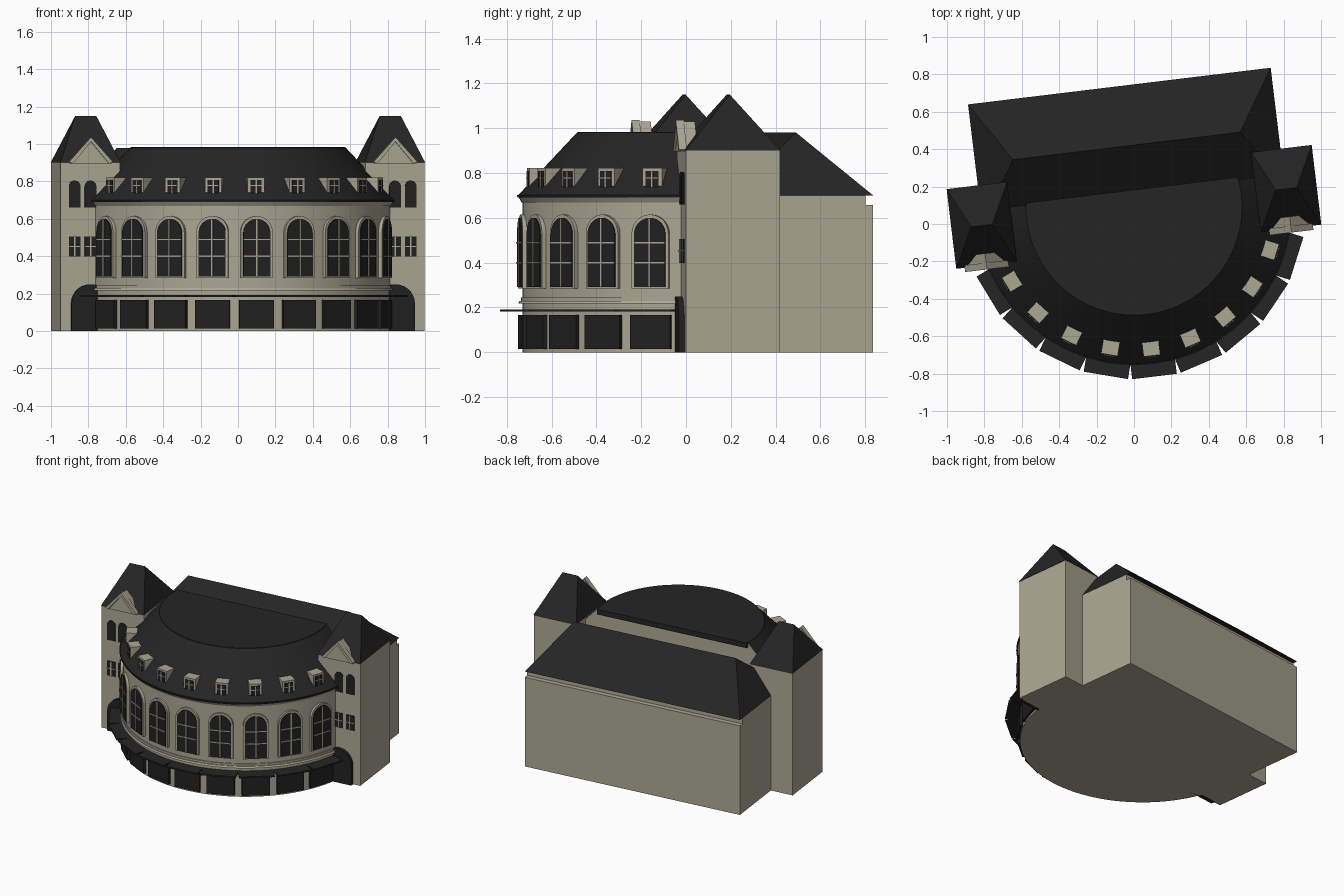
import bpy, bmesh
from math import sin, cos, asin, pi, radians
from mathutils import Matrix, Vector

if "Cube" in bpy.data.objects:
    bpy.data.objects.remove(bpy.data.objects["Cube"])


def material(name, rgb):
    m = bpy.data.materials.new(name)
    m.use_nodes = True
    m.diffuse_color = (*rgb, 1)
    m.node_tree.nodes["Principled BSDF"].inputs["Base Color"].default_value = (*rgb, 1)
    return m


STONE = material("beige stone", (0.41, 0.385, 0.295))
SLATE = material("dark slate", (0.018, 0.018, 0.018))
GLASS = material("dark glass", (0.015, 0.015, 0.016))

# The whole building is turned slightly about the centre of its round front
SITE = Matrix.Translation((0, 0.09, 0)) @ Matrix.Rotation(radians(6.9), 4, 'Z')
IDENT = Matrix.Identity(4)
BAYS = [Matrix.Rotation(radians(16.4 * k), 4, 'Z') for k in range(-4, 5)]
CHORD = 0.08


def loft(bm, lower, upper, frame=IDENT):
    """Closed solid between two rings with the same number of points."""
    a = [bm.verts.new(frame @ Vector(p)) for p in lower]
    b = [bm.verts.new(frame @ Vector(p)) for p in upper]
    bm.faces.new(a)
    bm.faces.new(b)
    for i in range(len(a)):
        j = (i + 1) % len(a)
        bm.faces.new((a[i], a[j], b[j], b[i]))


def plate(bm, frame, outline, back, front):
    """Upright outline (x, z) given depth, facing -y."""
    loft(bm, [(x, -back, z) for x, z in outline], [(x, -front, z) for x, z in outline], frame)


def box(bm, x0, x1, y0, y1, z0, z1, frame=IDENT):
    loft(bm, rect3(x0, x1, y0, y1, z0), rect3(x0, x1, y0, y1, z1), frame)


def rect3(x0, x1, y0, y1, z):
    return [(x0, y0, z), (x1, y0, z), (x1, y1, z), (x0, y1, z)]


def rect(w, z0, z1, cx=0):
    return [(cx - w, z0), (cx + w, z0), (cx + w, z1), (cx - w, z1)]


def arch(w, z0, z1, cx=0, n=14):
    curve = [(cx + w * cos(pi * i / n), z1 - w + w * sin(pi * i / n)) for i in range(n + 1)]
    return [(cx - w, z0), (cx + w, z0)] + curve


def round_ring(r, z, back=CHORD, n=72):
    """Circle cut off by a straight back."""
    a = asin(back / r)
    angles = [pi - a + (pi + 2 * a) * i / n for i in range(n + 1)]
    return [(r * cos(t), r * sin(t), z) for t in angles]


def finish(name, bm, *mats, smooth=False, rule=None):
    bmesh.ops.remove_doubles(bm, verts=bm.verts, dist=0.0001)
    bmesh.ops.recalc_face_normals(bm, faces=bm.faces)
    if rule:
        for f in bm.faces:
            f.material_index = rule(f)
    me = bpy.data.meshes.new(name)
    bm.to_mesh(me)
    bm.free()
    ob = bpy.data.objects.new(name, me)
    ob.matrix_world = SITE
    for m in mats:
        me.materials.append(m)
    bpy.context.collection.objects.link(ob)
    if smooth:
        bpy.ops.object.select_all(action='DESELECT')
        ob.select_set(True)
        bpy.context.view_layer.objects.active = ob
        bpy.ops.object.shade_smooth_by_angle(angle=radians(25))


def round_part(name, levels, *mats, back=CHORD, rule=None):
    bm = bmesh.new()
    for (r0, z0), (r1, z1) in levels:
        loft(bm, round_ring(r0, z0, back), round_ring(r1, z1, back))
    finish(name, bm, *mats, smooth=True, rule=rule)


def per_bay(name, mat, *plates):
    """Repeat plates (outline, back, front) on every bay of the round front."""
    bm = bmesh.new()
    for frame in BAYS:
        for outline, back, front in plates:
            plate(bm, frame, outline, back, front)
    finish(name, bm, mat)


# Round front: wall, mouldings, gutter, sloping roof and flat top
round_part("round_wall", [((0.82, 0), (0.82, 0.70))], STONE)
round_part("sill_mouldings", [((0.838, 0.218), (0.832, 0.23)), ((0.826, 0.23), (0.826, 0.245))], STONE)
round_part("cornice", [((0.823, 0.668), (0.836, 0.69))], STONE)
round_part("gutter", [((0.842, 0.69), (0.845, 0.702))], SLATE)
round_part("round_roof", [((0.84, 0.70), (0.577, 0.98))], SLATE, STONE,
           rule=lambda f: int(f.normal.y > 0.95))
round_part("flat_roof_edge", [((0.575, 0.945), (0.575, 0.983))], SLATE, back=0.092)

# Ground floor shop windows and canopy
per_bay("shop_windows", GLASS, (rect(0.094, 0.015, 0.167), 0.80, 0.834))
canopy = bmesh.new()
for bay in BAYS:
    box(canopy, -0.12, 0.12, -0.912, -0.80, 0.182, 0.192, bay)
finish("canopy", canopy, SLATE)

# Tall arched windows
per_bay("arch_surrounds", STONE, (arch(0.086, 0.285, 0.615), 0.80, 0.835))
per_bay("arch_glass", GLASS, (arch(0.073, 0.292, 0.60), 0.83, 0.841))
per_bay("arch_glazing_bars", STONE, (rect(0.004, 0.292, 0.598), 0.835, 0.845),
        (rect(0.072, 0.397, 0.404), 0.835, 0.845), (rect(0.072, 0.486, 0.493), 0.835, 0.845))

# Dormers
per_bay("dormers", STONE, (rect(0.045, 0.722, 0.822), 0.69, 0.80))
per_bay("dormer_glass", GLASS, (rect(0.03, 0.735, 0.808), 0.79, 0.804))
per_bay("dormer_bars", STONE, (rect(0.004, 0.735, 0.808), 0.80, 0.807),
        (rect(0.03, 0.775, 0.781), 0.80, 0.807))

# Rear hall with a recessed band below the eaves and a hipped roof
hall = bmesh.new()
box(hall, -0.815, 0.815, 0.07, 0.652, 0, 0.657)
box(hall, -0.815, 0.815, 0.07, 0.617, 0.657, 0.70)
finish("rear_hall", hall, STONE)
hall_roof = bmesh.new()
loft(hall_roof, rect3(-0.815, 0.815, 0.01, 0.652, 0.70), rect3(-0.612, 0.612, 0.33, 0.33, 0.98))
finish("rear_hall_roof", hall_roof, SLATE)

# Corner towers
for side, label in ((1, "left"), (-1, "right")):
    tower = Matrix.Translation((side * 0.82, 0, 0))
    walls, roof, gable = bmesh.new(), bmesh.new(), bmesh.new()
    glass, bars, door, shadow = bmesh.new(), bmesh.new(), bmesh.new(), bmesh.new()
    box(walls, -0.16, 0.16, -0.21, 0.213, 0, 0.90, tower)
    loft(roof, rect3(-0.163, 0.163, -0.213, 0.216, 0.90), rect3(-0.057, 0.057, 0, 0, 1.15), tower)
    # Pediment with raised raking edges
    plate(gable, tower, [(-0.115, 0.895), (0.115, 0.895), (0, 1.03)], 0.15, 0.225)
    for s in (-1, 1):
        plate(gable, tower, [(s * 0.118, 0.905), (s * 0.098, 0.895), (0, 1.012), (0, 1.037)], 0.20, 0.236)
    # Paired windows, kept clear of the round wall
    for cx in (0, side * 0.085):
        plate(glass, tower, arch(0.031, 0.66, 0.805, cx), 0.20, 0.216)
        plate(glass, tower, rect(0.031, 0.398, 0.505, cx), 0.20, 0.216)
        plate(bars, tower, rect(0.004, 0.398, 0.505, cx), 0.21, 0.22)
        plate(bars, tower, rect(0.031, 0.45, 0.456, cx), 0.21, 0.22)
    plate(door, tower, arch(0.105, 0, 0.25), 0.20, 0.235)
    finish(label + "_tower_walls", walls, STONE)
    finish(label + "_tower_roof", roof, SLATE)
    finish(label + "_tower_gable", gable, STONE)
    finish(label + "_tower_windows", glass, GLASS)
    finish(label + "_tower_window_bars", bars, STONE)
    finish(label + "_tower_doorway", door, GLASS)
    shadow.free()
